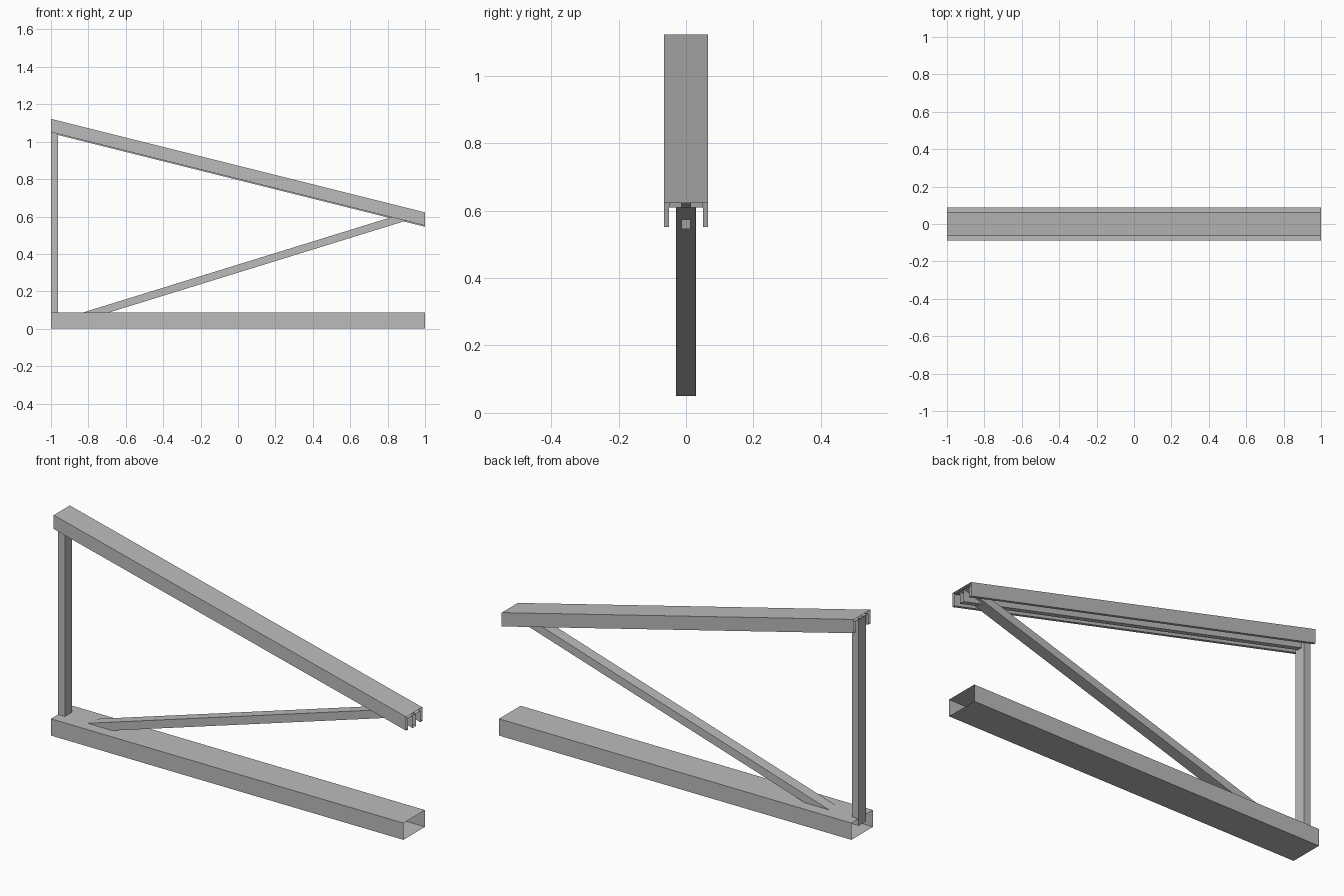
import bpy, bmesh

cube = bpy.data.objects.get("Cube")
if cube:
    bpy.data.objects.remove(cube, do_unlink=True)

GREY = (0.5, 0.5, 0.5, 1)
steel = bpy.data.materials.new("grey_metal")
steel.use_nodes = True
steel.diffuse_color = GREY
steel.node_tree.nodes["Principled BSDF"].inputs["Base Color"].default_value = GREY


def tube(name, start, end):
    """Open-ended shell joining two matching section rings."""
    bm = bmesh.new()
    a = [bm.verts.new(p) for p in start]
    b = [bm.verts.new(p) for p in end]
    for i in range(len(a)):
        j = (i + 1) % len(a)
        bm.faces.new((a[i], a[j], b[j], b[i]))
    bmesh.ops.recalc_face_normals(bm, faces=bm.faces)
    mesh = bpy.data.meshes.new(name)
    bm.to_mesh(mesh)
    bm.free()
    mesh.materials.append(steel)
    obj = bpy.data.objects.new(name, mesh)
    bpy.context.collection.objects.link(obj)
    return obj


# Height of the sloping rail's top face
SLOPE = 0.25


def rail_top(x):
    return 0.622 + SLOPE * (1 - x)


# Bottom rail: open rectangular tube
W, H = 0.0875, 0.086
box = [(-W, 0), (W, 0), (W, H), (-W, H)]
tube("bottom_rail", *[[(x, y, z) for y, z in box] for x in (-1, 1)])

# Top rail: channel with two side flanges and a hollow centre rib
half = [(0.065, 0), (0.065, -0.071), (0.05, -0.071),
        (0.05, -0.013), (0.013, -0.013), (0.013, -0.077)]
section = half + [(-y, z) for y, z in reversed(half)]
tube("top_rail", *[[(x, y, rail_top(x) + z) for y, z in section] for x in (-1, 1)])

# Upright post, seated in both rails
SEAT = 0.05
corners = [(-1, -0.03), (-0.962, -0.03), (-0.962, 0.03), (-1, 0.03)]
tube("post",
     [(x, y, SEAT) for x, y in corners],
     [(x, y, rail_top(x) - 0.014) for x, y in corners])

# Diagonal brace, its ends cut parallel to the rails
RISE = 0.309
edges = [(0.343, -0.03), (0.300, -0.03), (0.300, 0.028), (0.343, 0.028)]
foot, head = [], []
for z0, y in edges:
    foot.append(((SEAT - z0) / RISE, y, SEAT))
    x = (rail_top(0) - 0.014 - z0) / (RISE + SLOPE)
    head.append((x, y, z0 + RISE * x))
tube("diagonal_brace", foot, head)
